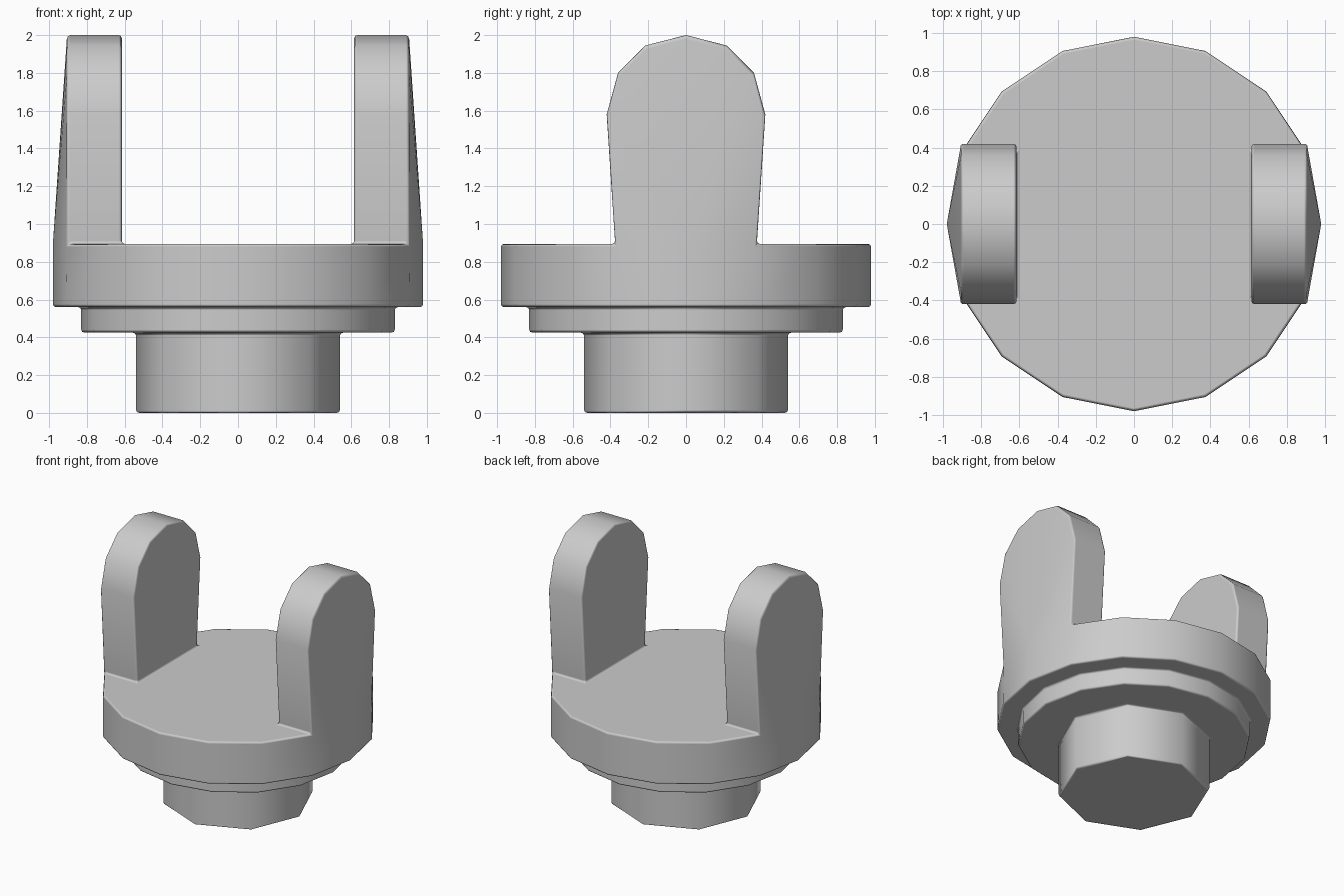
import bpy, bmesh, math

if "Cube" in bpy.data.objects:
    bpy.data.objects.remove(bpy.data.objects["Cube"])

bm = bmesh.new()

def ring(radius, z, n):
    return [bm.verts.new((radius * math.cos(2 * math.pi * i / n),
                          radius * math.sin(2 * math.pi * i / n), z)) for i in range(n)]

def bridge(a, b):
    n = len(a)
    for i in range(n):
        j = (i + 1) % n
        bm.faces.new((a[i], a[j], b[j], b[i]))

# Eight-sided stem
stem_low, stem_top = ring(0.54, 0.0, 8), ring(0.54, 0.425, 8)
bm.faces.new(stem_low[::-1])
bridge(stem_low, stem_top)

# Sixteen-sided collar, joined to the stem by flat five-sided faces
collar_low, collar_top = ring(0.83, 0.425, 16), ring(0.83, 0.56, 16)
for i in range(8):
    j = (i + 1) % 8
    bm.faces.new((stem_top[i], stem_top[j], collar_low[(2 * i + 2) % 16],
                  collar_low[2 * i + 1], collar_low[2 * i]))
bridge(collar_low, collar_top)

# Wide disc
disc_low, disc_top = ring(0.98, 0.56, 16), ring(0.98, 0.895, 16)
bridge(collar_top, disc_low)
bridge(disc_low, disc_top)

# Two rounded prongs growing from the disc rim, half a turn apart
half = [(0.42, 1.58), (0.36, 1.80), (0.215, 1.945)]
arch = half + [(0.0, 2.0)] + [(-y, z) for y, z in reversed(half)]
x_in, x_out, y_base = 0.615, 0.905, 0.375
feet = []
for s, k in ((1, 0), (-1, 8)):
    mid, first, last = disc_top[k], disc_top[k + 1], disc_top[(k + 15) % 16]
    outer = [first] + [bm.verts.new((s * x_out, s * y, z)) for y, z in arch] + [last]
    inner = [bm.verts.new((s * x_in, s * y, z))
             for y, z in [(y_base, 0.895)] + arch + [(-y_base, 0.895)]]
    for i in range(len(outer) - 1):
        bm.faces.new((outer[i], outer[i + 1], inner[i + 1], inner[i]))
        bm.faces.new((mid, outer[i], outer[i + 1]))
    bm.faces.new(inner)
    feet.append((inner[0], inner[-1]))

# Flat top of the disc between the prongs
bm.faces.new(disc_top[1:8] + [feet[1][1], feet[1][0]] +
             disc_top[9:16] + [feet[0][1], feet[0][0]])

bmesh.ops.recalc_face_normals(bm, faces=bm.faces)
for f in bm.faces:
    f.smooth = True
mesh = bpy.data.meshes.new("fork_mount")
bm.to_mesh(mesh)
bm.free()
fork = bpy.data.objects.new("fork_mount", mesh)
bpy.context.collection.objects.link(fork)

# Small rounded edges
bevel = fork.modifiers.new("edge_bevel", 'BEVEL')
bevel.width = 0.016
bevel.segments = 2
bevel.limit_method = 'ANGLE'
bevel.angle_limit = math.radians(50)
bevel.harden_normals = True
bevel.use_clamp_overlap = False
